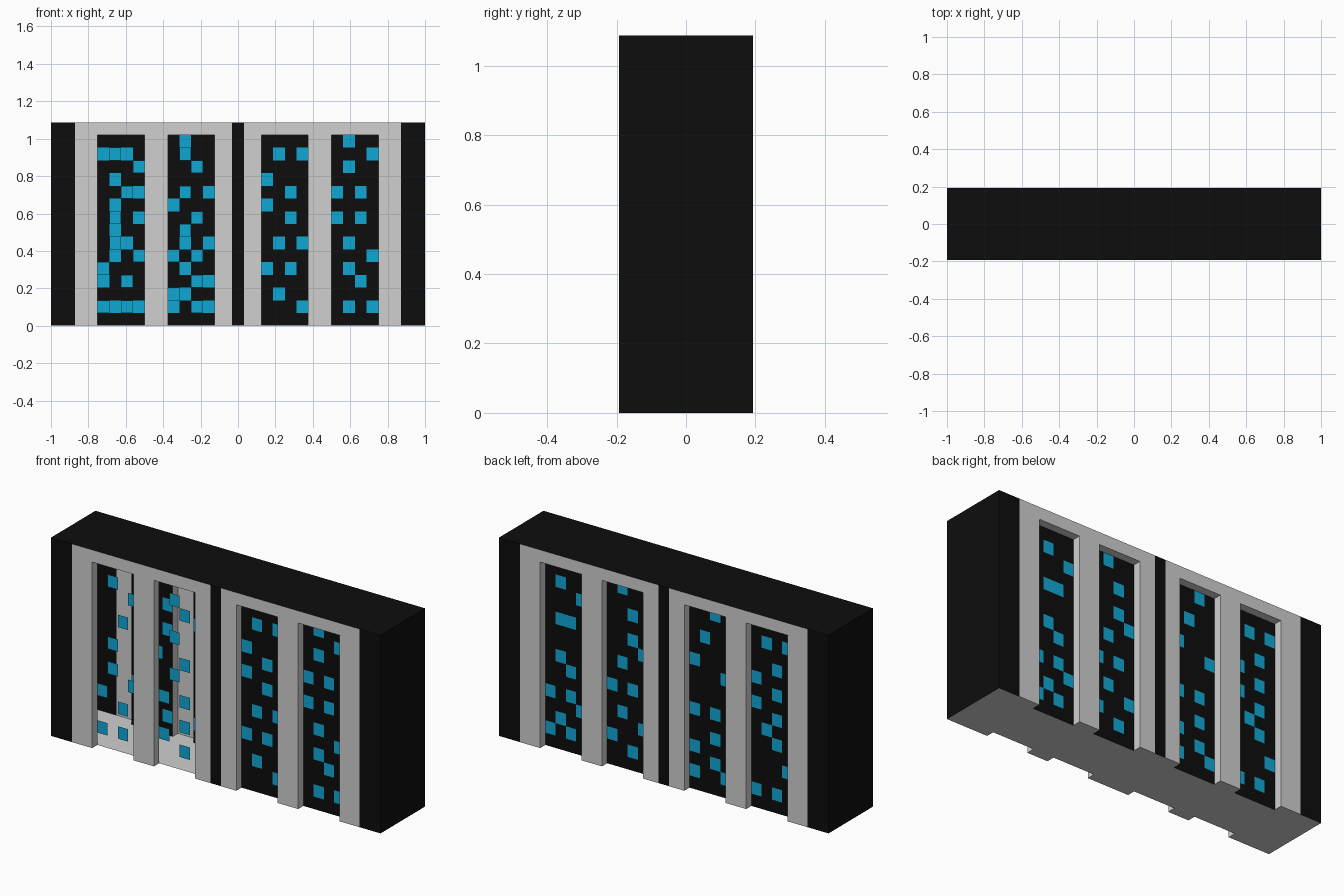
import bpy
from mathutils import Vector

if "Cube" in bpy.data.objects:
    bpy.data.objects.remove(bpy.data.objects["Cube"])

X, Y, H = 1.0, 0.193, 1.087       # half width, half depth, height
YP, TOP = 0.148, 1.02             # recessed panel plane, top of bays
BAYS = [(-0.75, -0.5), (-0.375, -0.125), (0.125, 0.375), (0.5, 0.75)]
COLS, ROWS = 4, 15


def material(name, col):
    m = bpy.data.materials.new(name)
    m.diffuse_color = (*col, 1)
    m.use_nodes = True
    m.node_tree.nodes["Principled BSDF"].inputs["Base Color"].default_value = m.diffuse_color
    return m


BLACK = material("black", (0.004, 0.004, 0.004))
GREY = material("light grey", (0.63, 0.63, 0.63))
BLUE = material("window blue", (0.005, 0.39, 0.66))


class Part:
    """Collects flat quads of one colour and makes an object of them."""

    def __init__(self, name, mat):
        self.name, self.mat, self.v, self.f = name, mat, [], []

    def quad(self, pts, out):
        pts = [Vector(p) for p in pts]
        n = (pts[1] - pts[0]).cross(pts[2] - pts[1])
        if n.dot(Vector(out)) < 0:
            pts.reverse()
        i = len(self.v)
        self.v += pts
        self.f.append((i, i + 1, i + 2, i + 3))

    def xz(self, x0, x1, z0, z1, y, s):   # s=1 front, s=-1 back (turned 180)
        self.quad([(s * x0, s * y, z0), (s * x1, s * y, z0),
                   (s * x1, s * y, z1), (s * x0, s * y, z1)], (0, -s, 0))

    def yz(self, x, y0, y1, z0, z1, out):
        self.quad([(x, y0, z0), (x, y1, z0), (x, y1, z1), (x, y0, z1)], (out, 0, 0))

    def xy(self, x0, x1, y0, y1, z, out):
        self.quad([(x0, y0, z), (x1, y0, z), (x1, y1, z), (x0, y1, z)], (0, 0, out))

    def build(self):
        me = bpy.data.meshes.new(self.name)
        me.from_pydata(self.v, [], self.f)
        me.materials.append(self.mat)
        bpy.context.collection.objects.link(bpy.data.objects.new(self.name, me))


# Lit windows: per bay (left to right as seen), lit columns for rows 1..14
FRONT = ["02 - 2 0 3 1 - 1 - 2 - 3 1 -",
         "2 0 2 - 02 - 1 2 - 1 - 2 1 -",
         "3 1 - 02 - 13 - 2 0 2 0 - 13 -",
         "13 - 2 1 3 1 - 02 - 02 - 1 3 1"]
BACK = ["02 1 3 02 - 2 1 - - 12 - 3 1 -",
        "2 0 3 1 - 02 - 1 3 2 - 2 - 1",
        "03 2 0 2 - 02 - - 3 0 - 1 - 2",
        "02 - 3 - 2 1 2 0 2 0 2 - 13 -"]

shell = Part("outer_shell", BLACK)
frame = Part("pillar_frame", GREY)
floor = Part("floor_slab", GREY)
panels = Part("recessed_panels", BLACK)
windows = Part("lit_windows", BLUE)

# Roof, end walls and party wall between the halves
shell.xy(-X, X, -Y, Y, H, 1)
for x, o in ((-X, -1), (X, 1), (0, 1)):
    shell.yz(x, -Y, Y, 0, H, o)
floor.xy(-X, X, -YP, YP, 0, -1)

for s, pattern in ((1, FRONT), (-1, BACK)):
    # Black corner strips and middle strip
    for a, b in ((-X, -0.872), (-0.033, 0.033), (0.872, X)):
        shell.xz(a, b, 0, H, -Y, s)
    # Grey pillars, with the slab continuing beneath them
    for a, b in ((-0.872, -0.75), (-0.5, -0.375), (-0.125, -0.033),
                 (0.033, 0.125), (0.375, 0.5), (0.75, 0.872)):
        frame.xz(a, b, 0, TOP, -Y, s)
    for a, b in ((-X, -0.75), (-0.5, -0.375), (-0.125, 0.125), (0.375, 0.5), (0.75, X)):
        floor.xy(s * a, s * b, -s * Y, -s * YP, 0, -1)
    # Grey lintels
    frame.xz(-0.872, -0.033, TOP, H, -Y, s)
    frame.xz(0.033, 0.872, TOP, H, -Y, s)

    for i, (a, b) in enumerate(BAYS):
        # Reveals and soffit of the recess
        frame.yz(s * a, -s * Y, -s * YP, 0, TOP, s)
        frame.yz(s * b, -s * Y, -s * YP, 0, TOP, -s)
        frame.xy(s * a, s * b, -s * Y, -s * YP, TOP, -1)
        # Panel grid; the two front left bays are open between their windows
        is_open = s == 1 and i < 2
        lit = ["-"] + pattern[i].split()
        w, h = (b - a) / COLS, TOP / ROWS
        for r in range(ROWS):
            for c in range(COLS):
                part = windows if str(c) in lit[r] else panels
                if part is panels and is_open:
                    continue
                part.xz(a + c * w, a + (c + 1) * w, r * h, (r + 1) * h, -YP, s)

for p in (shell, frame, floor, panels, windows):
    p.build()
